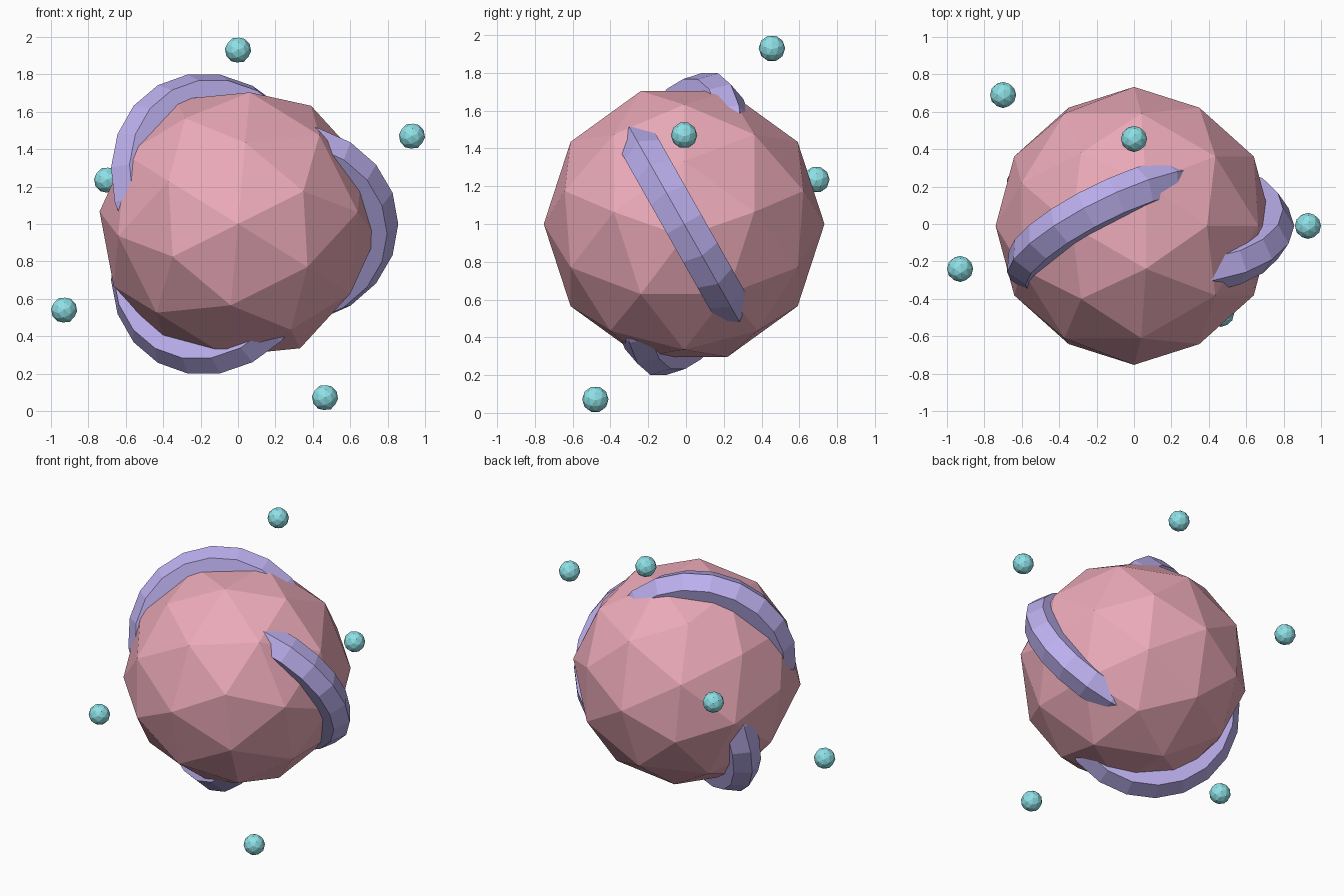
import bpy
from math import radians, atan, sqrt
from mathutils import Matrix

if "Cube" in bpy.data.objects:
    bpy.data.objects.remove(bpy.data.objects["Cube"])

CENTRE = Matrix.Translation((0, -0.01, 1.0))
EDGE_UP = Matrix.Rotation(atan(2 / (1 + sqrt(5))), 4, 'Y')  # turns an edge midpoint to the top


def paint(name, rgb):
    mat = bpy.data.materials.new(name)
    mat.diffuse_color = (*rgb, 1)
    mat.use_nodes = True
    mat.node_tree.nodes["Principled BSDF"].inputs["Base Color"].default_value = mat.diffuse_color
    return mat


def finish(name, matrix, mat):
    obj = bpy.context.object
    obj.name = name
    obj.matrix_world = matrix
    obj.data.materials.append(mat)


rose = paint("rose", (0.83, 0.40, 0.48))
violet = paint("violet", (0.50, 0.43, 0.85))
teal = paint("teal", (0.27, 0.75, 0.79))

# Faceted core
bpy.ops.mesh.primitive_ico_sphere_add(subdivisions=2, radius=0.743)
finish("core", CENTRE @ EDGE_UP, rose)

# Three tilted six-sided rings, half sunk into the core
for k in range(3):
    bpy.ops.mesh.primitive_torus_add(major_segments=20, minor_segments=6,
                                     major_radius=0.50, minor_radius=0.12)
    finish(f"band_{k + 1}",
           CENTRE @ Matrix.Rotation(radians(-120 * k), 4, 'Y')
           @ Matrix.Translation((0.237, 0, 0))
           @ Matrix.Rotation(radians(119.5), 4, 'X'), violet)

# Small floating beads
beads = [(0, 0.455, 1.93), (0.93, -0.01, 1.47), (-0.70, 0.69, 1.235),
         (-0.93, -0.24, 0.54), (0.465, -0.48, 0.072)]
for i, p in enumerate(beads):
    bpy.ops.mesh.primitive_ico_sphere_add(subdivisions=2, radius=0.07)
    finish(f"bead_{i + 1}", Matrix.Translation(p) @ EDGE_UP, teal)
